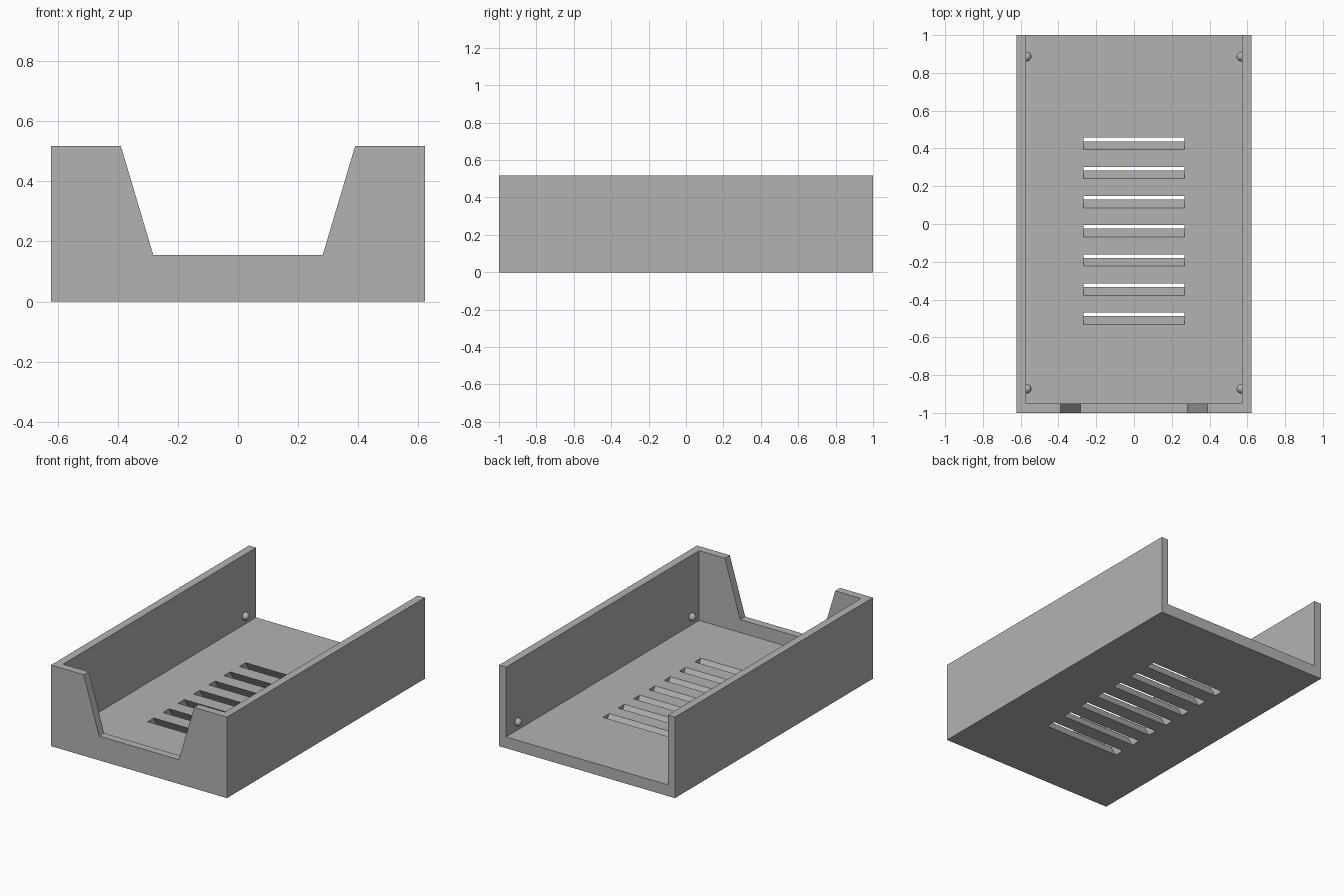
import bpy, bmesh
from mathutils import Vector

cube = bpy.data.objects.get("Cube")
if cube:
    bpy.data.objects.remove(cube, do_unlink=True)

WIDTH, HEIGHT, WALL, FLOOR = 0.622, 0.518, 0.05, 0.072

grey = bpy.data.materials.new("plain grey")
grey.use_nodes = True
colour = (0.45, 0.45, 0.45, 1)
grey.diffuse_color = colour
grey.node_tree.nodes["Principled BSDF"].inputs["Base Color"].default_value = colour


def prism(name, outline, depth):
    """Extrude a flat outline of 3D points along a depth vector."""
    bm = bmesh.new()
    face = bm.faces.new([bm.verts.new(p) for p in outline])
    extruded = bmesh.ops.extrude_face_region(bm, geom=[face])["geom"]
    verts = [v for v in extruded if isinstance(v, bmesh.types.BMVert)]
    bmesh.ops.translate(bm, verts=verts, vec=Vector(depth))
    bmesh.ops.recalc_face_normals(bm, faces=bm.faces)
    mesh = bpy.data.meshes.new(name)
    bm.to_mesh(mesh)
    bm.free()
    mesh.materials.append(grey)
    obj = bpy.data.objects.new(name, mesh)
    bpy.context.collection.objects.link(obj)
    return obj


def cut(target, cutter):
    """Subtract a cutter from the target, then discard it."""
    cutter.hide_render = True
    mod = target.modifiers.new("cut", 'BOOLEAN')
    mod.operation = 'DIFFERENCE'
    mod.solver = 'EXACT'
    mod.object = cutter
    bpy.context.view_layer.objects.active = target
    bpy.ops.object.modifier_apply(modifier=mod.name)
    bpy.data.objects.remove(cutter, do_unlink=True)


# Tray: U-shaped section run from front to back
inner = WIDTH - WALL
section = [(-WIDTH, 0), (WIDTH, 0), (WIDTH, HEIGHT), (inner, HEIGHT),
           (inner, FLOOR), (-inner, FLOOR), (-inner, HEIGHT), (-WIDTH, HEIGHT)]
tray = prism("tray", [(x, -1 + WALL, z) for x, z in section], (0, 2 - WALL, 0))

# Front panel with a tapered notch
panel = [(-WIDTH, 0), (WIDTH, 0), (WIDTH, HEIGHT), (0.39, HEIGHT),
         (0.282, 0.155), (-0.282, 0.155), (-0.39, HEIGHT), (-WIDTH, HEIGHT)]
prism("front_panel", [(x, -1, z) for x, z in panel], (0, WALL, 0))

# Slanted vent slots through the floor
SLOPE = 0.61
for i in range(7):
    back = 0.457 - 0.1543 * i
    outline = []
    for y, z in ((back - 0.063, 0.1), (back, 0.1), (back, -0.03), (back - 0.063, -0.03)):
        outline.append((-0.267, y + (FLOOR - z) * SLOPE, z))
    cut(tray, prism("slot_cutter", outline, (0.534, 0, 0)))

# Small round snap bumps on the inner walls
for side, side_name in ((1, "left"), (-1, "right")):
    for y, end in ((-0.872, "front"), (0.886, "back")):
        bpy.ops.mesh.primitive_uv_sphere_add(
            segments=24, ring_count=12, radius=0.025,
            location=(side * (inner - 0.004), y, 0.125))
        bump = bpy.context.object
        bump.name = f"{end}_{side_name}_bump"
        bump.data.materials.append(grey)
        bpy.ops.object.shade_smooth()
